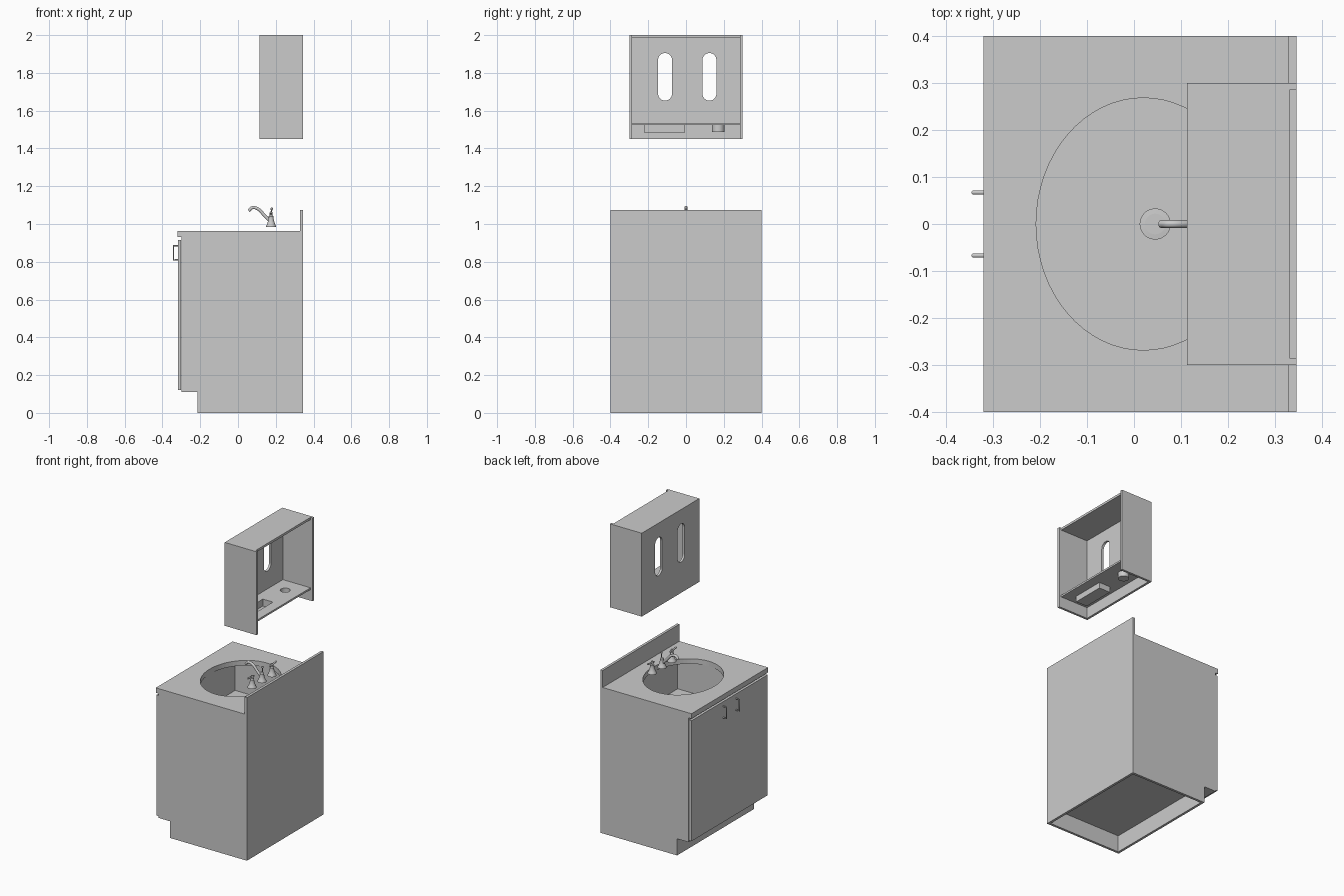
import bpy, bmesh, math
from mathutils import Matrix

if "Cube" in bpy.data.objects:
    bpy.data.objects.remove(bpy.data.objects["Cube"])


def link(name, bm, smooth=False):
    me = bpy.data.meshes.new(name)
    bmesh.ops.recalc_face_normals(bm, faces=bm.faces)
    bm.to_mesh(me)
    bm.free()
    ob = bpy.data.objects.new(name, me)
    bpy.context.collection.objects.link(ob)
    if smooth:
        activate(ob)
        bpy.ops.object.shade_smooth_by_angle(angle=math.radians(40))
    return ob


def activate(ob):
    bpy.ops.object.select_all(action='DESELECT')
    ob.select_set(True)
    bpy.context.view_layer.objects.active = ob


def box(name, x, y, z):
    bm = bmesh.new()
    m = Matrix.Translation(((x[0] + x[1]) / 2, (y[0] + y[1]) / 2, (z[0] + z[1]) / 2))
    m = m @ Matrix.Diagonal((x[1] - x[0], y[1] - y[0], z[1] - z[0], 1))
    bmesh.ops.create_cube(bm, size=1, matrix=m)
    return link(name, bm)


def prism(name, pts, vec):
    """Extrude a flat outline along vec."""
    bm = bmesh.new()
    f = bm.faces.new([bm.verts.new(p) for p in pts])
    r = bmesh.ops.extrude_face_region(bm, geom=[f])
    bmesh.ops.translate(bm, vec=vec, verts=[v for v in r['geom'] if isinstance(v, bmesh.types.BMVert)])
    return link(name, bm)


def ellipse(cx, cy, rx, ry, z, n=64):
    return [(cx + rx * math.cos(2 * math.pi * i / n), cy + ry * math.sin(2 * math.pi * i / n), z)
            for i in range(n)]


def cut(ob, cutter):
    mod = ob.modifiers.new('cut', 'BOOLEAN')
    mod.operation, mod.object, mod.solver = 'DIFFERENCE', cutter, 'EXACT'
    activate(ob)
    bpy.ops.object.modifier_apply(modifier=mod.name)
    bpy.data.objects.remove(cutter)


def lathe(name, profile, loc, n=24):
    bm = bmesh.new()
    vs = [bm.verts.new((r, 0, z)) for r, z in profile]
    es = [bm.edges.new(p) for p in zip(vs, vs[1:])]
    bmesh.ops.spin(bm, geom=vs + es, axis=(0, 0, 1), cent=(0, 0, 0), angle=2 * math.pi, steps=n)
    bmesh.ops.remove_doubles(bm, verts=bm.verts, dist=1e-5)
    bmesh.ops.translate(bm, vec=loc, verts=bm.verts)
    return link(name, bm, True)


def tube(name, pts, radius, bezier=False):
    cu = bpy.data.curves.new(name, 'CURVE')
    cu.dimensions, cu.bevel_depth, cu.bevel_resolution, cu.use_fill_caps = '3D', radius, 3, True
    if bezier:
        sp = cu.splines.new('BEZIER')
        sp.bezier_points.add(len(pts) - 1)
        for b, p in zip(sp.bezier_points, pts):
            b.co = p
            b.handle_left_type = b.handle_right_type = 'AUTO'
    else:
        sp = cu.splines.new('POLY')
        sp.points.add(len(pts) - 1)
        for b, p in zip(sp.points, pts):
            b.co = (*p, 1)
    ob = bpy.data.objects.new(name, cu)
    bpy.context.collection.objects.link(ob)
    activate(ob)
    bpy.ops.object.convert(target='MESH')
    bpy.ops.object.shade_smooth_by_angle(angle=math.radians(40))


T = 0.016      # board thickness
BACK = 0.345   # rear plane

# Base cabinet carcass: side panels with toe notch, back, bottom, toe board, front rail
side = [(-0.215, 0), (BACK, 0), (BACK, 0.93), (-0.30, 0.93), (-0.30, 0.11), (-0.215, 0.11)]
for name, y in (('left_side', -0.4), ('right_side', 0.4 - T)):
    prism('cabinet_' + name, [(x, y, z) for x, z in side], (0, T, 0))
W = (-0.4 + T, 0.4 - T)
box('cabinet_back', (BACK - T, BACK), W, (0, 0.93))
box('cabinet_bottom', (-0.30, BACK - T), W, (0.11, 0.11 + T))
box('toe_board', (-0.215, -0.215 + T), W, (0, 0.11))
box('front_rail', (-0.30, -0.30 + T), W, (0.86, 0.93))

# Doors and wire pulls
for s, name in ((-1, 'left'), (1, 'right')):
    box('door_' + name, (-0.318, -0.301), sorted((0, s * 0.397)), (0.12, 0.915))
    y = s * 0.067
    tube('door_pull_' + name, [(-0.318, y, 0.81), (-0.342, y, 0.81), (-0.342, y, 0.885), (-0.318, y, 0.885)], 0.0045)

# Countertop with oval opening, and backsplash
top = box('countertop', (-0.32, BACK), (-0.4, 0.4), (0.93, 0.963))
cut(top, prism('oval_cutter', ellipse(0.02, 0, 0.228, 0.268, 0.90), (0, 0, 0.1)))
box('backsplash', (0.328, BACK), (-0.4, 0.4), (0.963, 1.075))

# Rectangular basin under the opening, with drain
basin = box('basin', (-0.22, 0.26), (-0.28, 0.28), (0.71, 0.93))
cut(basin, box('basin_cutter', (-0.209, 0.249), (-0.269, 0.269), (0.72, 1.0)))
lathe('drain_ring', [(0, 0.002), (0.022, 0.002), (0.022, 0.005), (0.033, 0.004), (0.033, 0)], (0.045, 0, 0.72), 32)

# Faucet: spout, lift rod and two lever handles
bell = [(0, 0), (0.027, 0), (0.027, 0.005), (0.022, 0.012), (0.016, 0.03),
        (0.012, 0.048), (0.013, 0.055), (0.008, 0.062), (0, 0.063)]
lathe('spout_base', bell, (0.175, 0, 0.985))
tube('spout', [(0.172, 0, 1.012), (0.14, 0, 1.045), (0.105, 0, 1.08), (0.075, 0, 1.086), (0.057, 0, 1.07)], 0.0085, True)
lathe('lift_rod', [(0, 0), (0.003, 0), (0.003, 0.03), (0.007, 0.036), (0.006, 0.043), (0, 0.046)], (0.178, 0, 1.042), 16)
for s, name in ((-1, 'left'), (1, 'right')):
    y = s * 0.103
    lathe('handle_base_' + name, bell, (0.175, y, 0.985))
    lathe('handle_knob_' + name, [(0, 0), (0.008, 0), (0.009, 0.01), (0.006, 0.02), (0, 0.022)], (0.175, y, 1.045), 16)
    tube('handle_lever_' + name, [(0.175, y - s * 0.02, 1.053), (0.175, y + s * 0.045, 1.06)], 0.0055)

# Wall cabinet: sides, top, front with two slots, lower front strip, shelf
F, S = 0.113, 0.285
box('wall_cabinet_left_side', (F, BACK), (-0.3, -S), (1.45, 2))
box('wall_cabinet_right_side', (F, BACK), (S, 0.3), (1.45, 2))
box('wall_cabinet_top', (F + 0.015, 0.33), (-S, S), (1.985, 2))
front = box('wall_cabinet_front', (F, F + 0.015), (-S, S), (1.535, 2))
box('wall_cabinet_lower_front', (F, F + 0.015), (-S, S), (1.45, 1.535))
for yc in (-0.111, 0.124):
    r, n = 0.037, 12
    pts = []
    for zc, a0 in ((1.868, 0), (1.69, math.pi)):
        pts += [(F - 0.05, yc + r * math.cos(a0 + math.pi * i / n), zc + r * math.sin(a0 + math.pi * i / n))
                for i in range(n + 1)]
    cut(front, prism('slot_cutter', pts, (0.15, 0, 0)))
shelf = box('shelf', (F + 0.015, 0.33), (-S, S), (1.523, 1.535))

# Recessed tray and cup hanging in the shelf
cut(shelf, box('tray_cutter', (0.188, 0.262), (-0.218, -0.009), (1.4, 1.6)))
cut(shelf, prism('cup_cutter', ellipse(0.225, 0.171, 0.030, 0.030, 1.4, 32), (0, 0, 0.2)))
tray = box('tray', (0.184, 0.266), (-0.222, -0.005), (1.485, 1.523))
cut(tray, box('tray_hollow', (0.188, 0.262), (-0.218, -0.009), (1.489, 1.6)))
lathe('cup', [(0, 0), (0.033, 0), (0.033, 0.036), (0.030, 0.036), (0.030, 0.004), (0, 0.004)], (0.225, 0.171, 1.487), 32)
